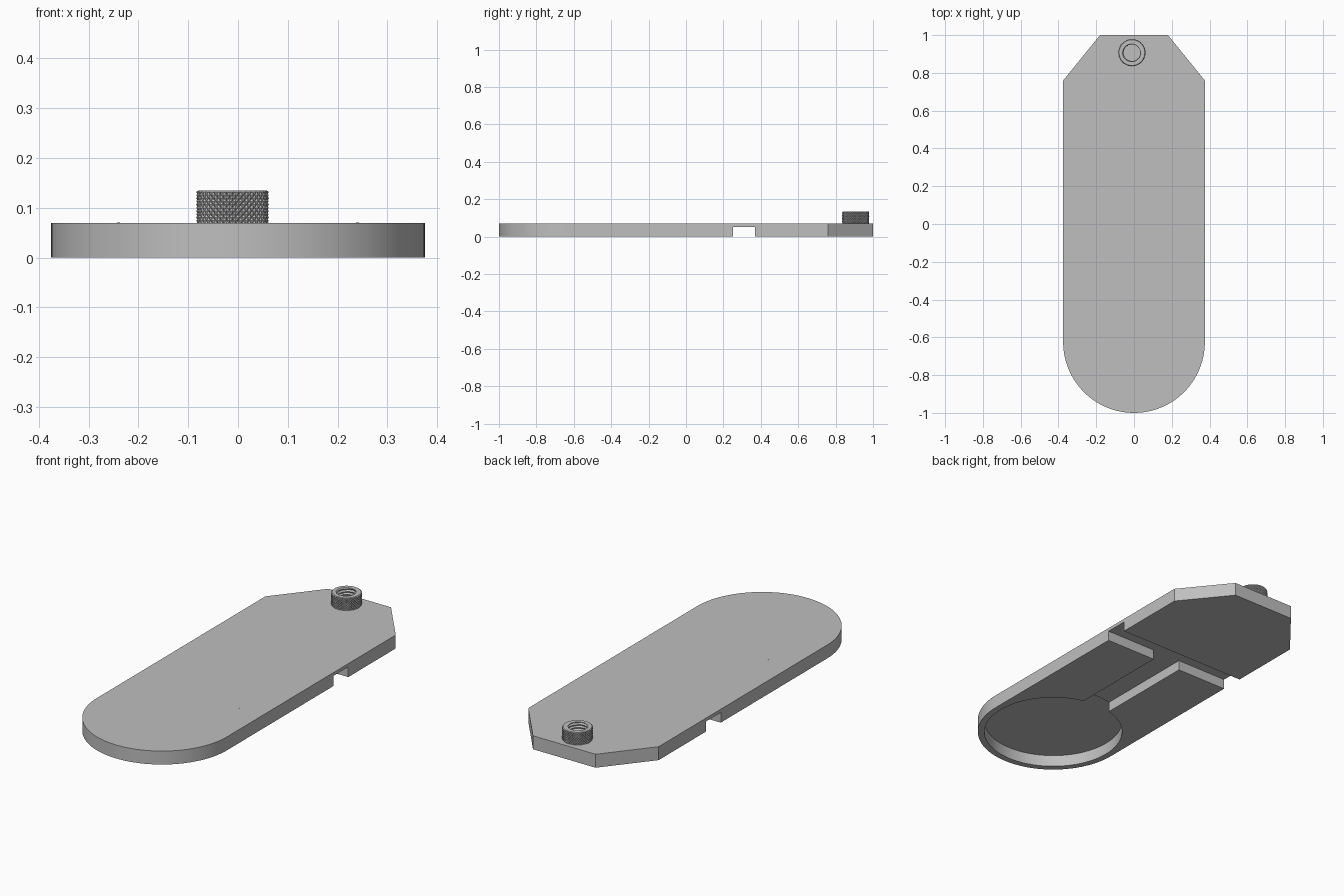
import bpy, bmesh
from math import sin, cos, pi, tau, radians

if "Cube" in bpy.data.objects:
    bpy.data.objects.remove(bpy.data.objects["Cube"], do_unlink=True)

GREY = (0.52, 0.52, 0.52, 1)
grey = bpy.data.materials.new("grey plastic")
grey.use_nodes = True
grey.diffuse_color = GREY
grey.node_tree.nodes["Principled BSDF"].inputs["Base Color"].default_value = GREY

THICK, HALF, ARC_Y = 0.07, 0.375, -0.625


def finish(name, bm):
    bmesh.ops.recalc_face_normals(bm, faces=bm.faces)
    mesh = bpy.data.meshes.new(name)
    bm.to_mesh(mesh)
    bm.free()
    mesh.materials.append(grey)
    ob = bpy.data.objects.new(name, mesh)
    bpy.context.collection.objects.link(ob)
    return ob


def prism(name, outline, z0, z1):
    bm = bmesh.new()
    face = bm.faces.new([bm.verts.new((x, y, z0)) for x, y in outline])
    top = bmesh.ops.extrude_face_region(bm, geom=[face])["geom"]
    verts = [v for v in top if isinstance(v, bmesh.types.BMVert)]
    bmesh.ops.translate(bm, verts=verts, vec=(0, 0, z1 - z0))
    return finish(name, bm)


def arc(cx, cy, r, start, sweep, n):
    return [(cx + r * cos(start + sweep * i / n), cy + r * sin(start + sweep * i / n))
            for i in range(n + 1)]


def box(x0, x1, y0, y1):
    return [(x0, y0), (x1, y0), (x1, y1), (x0, y1)]


# Plate: rounded front end, chamfered back end
outline = arc(0, ARC_Y, HALF, pi, pi, 64)
outline += [(HALF, 0.76), (0.18, 1), (-0.18, 1), (-HALF, 0.76)]
plate = prism("base_plate", outline, 0, THICK)

# Underside recesses: round pocket, lengthwise channel, cross channel
cutters = [
    prism("channel_cutter", box(-0.082, 0.082, -0.5, 0.3), -0.05, 0.0525),
    prism("cross_cutter", box(-0.6, 0.6, 0.25, 0.37), -0.05, 0.0525),
    prism("pocket_cutter", arc(0, ARC_Y, 0.342, 0, tau, 96)[:-1], -0.05, 0.061),
]
bpy.context.view_layer.objects.active = plate
for cutter in cutters:
    cutter.hide_render = True
    mod = plate.modifiers.new("recess", "BOOLEAN")
    mod.operation, mod.solver, mod.object = "DIFFERENCE", "EXACT", cutter
    bpy.ops.object.modifier_apply(modifier=mod.name)
    bpy.data.objects.remove(cutter, do_unlink=True)
bpy.ops.object.select_all(action="DESELECT")
plate.select_set(True)
bpy.ops.object.shade_smooth_by_angle(angle=radians(20))

# Knurled nut with a threaded blind bore
COLS, ROWS, THREAD_ROWS = 72, 10, 24
Z0, Z1, R = THICK - 0.002, 0.135, 0.073
PITCH = 0.016
bm = bmesh.new()


def ring(z, radius):
    return [bm.verts.new((-0.011 + radius(i) * cos(tau * i / COLS),
                          0.907 + radius(i) * sin(tau * i / COLS), z))
            for i in range(COLS)]


def thread(z):
    def radius(i):
        t = (z / PITCH + i / COLS) % 1
        return 0.044 + 0.012 * abs(t - 0.5)
    return radius


def bridge(a, b, row=None):
    for i in range(COLS):
        k = (i + 1) % COLS
        quad = [a[i], a[k], b[k], b[i]]
        if row is None:
            bm.faces.new(quad)
        else:
            # Split each quad between its low corners to form pyramids
            s = 1 - (i + row) % 2
            bm.faces.new([quad[s], quad[s + 1], quad[(s + 2) % 4]])
            bm.faces.new([quad[s], quad[(s + 2) % 4], quad[(s + 3) % 4]])


knurl_top = Z1 - 0.003
outer = [ring(Z0 + (knurl_top - Z0) * j / ROWS,
              lambda i, j=j: R - 0.004 * ((i + j) % 2)) for j in range(ROWS + 1)]
for j in range(ROWS):
    bridge(outer[j], outer[j + 1], j)
rim = ring(Z1, lambda i: R - 0.005)
bridge(outer[-1], rim)
bore = [ring(Z1 + (Z0 + 0.003 - Z1) * j / THREAD_ROWS,
             thread(Z1 - (Z1 - Z0) * j / THREAD_ROWS)) for j in range(THREAD_ROWS + 1)]
bridge(rim, bore[0])
for a, b in zip(bore, bore[1:]):
    bridge(a, b)
bm.faces.new(bore[-1])
bm.faces.new(outer[0])
finish("knurled_nut", bm)

# Two pin marks on the top face
for side, name in ((1, "left_pin_mark"), (-1, "right_pin_mark")):
    prism(name, arc(side * 0.24, -0.33, 0.003, 0, tau, 8)[:-1], THICK - 0.001, THICK + 0.0005)
